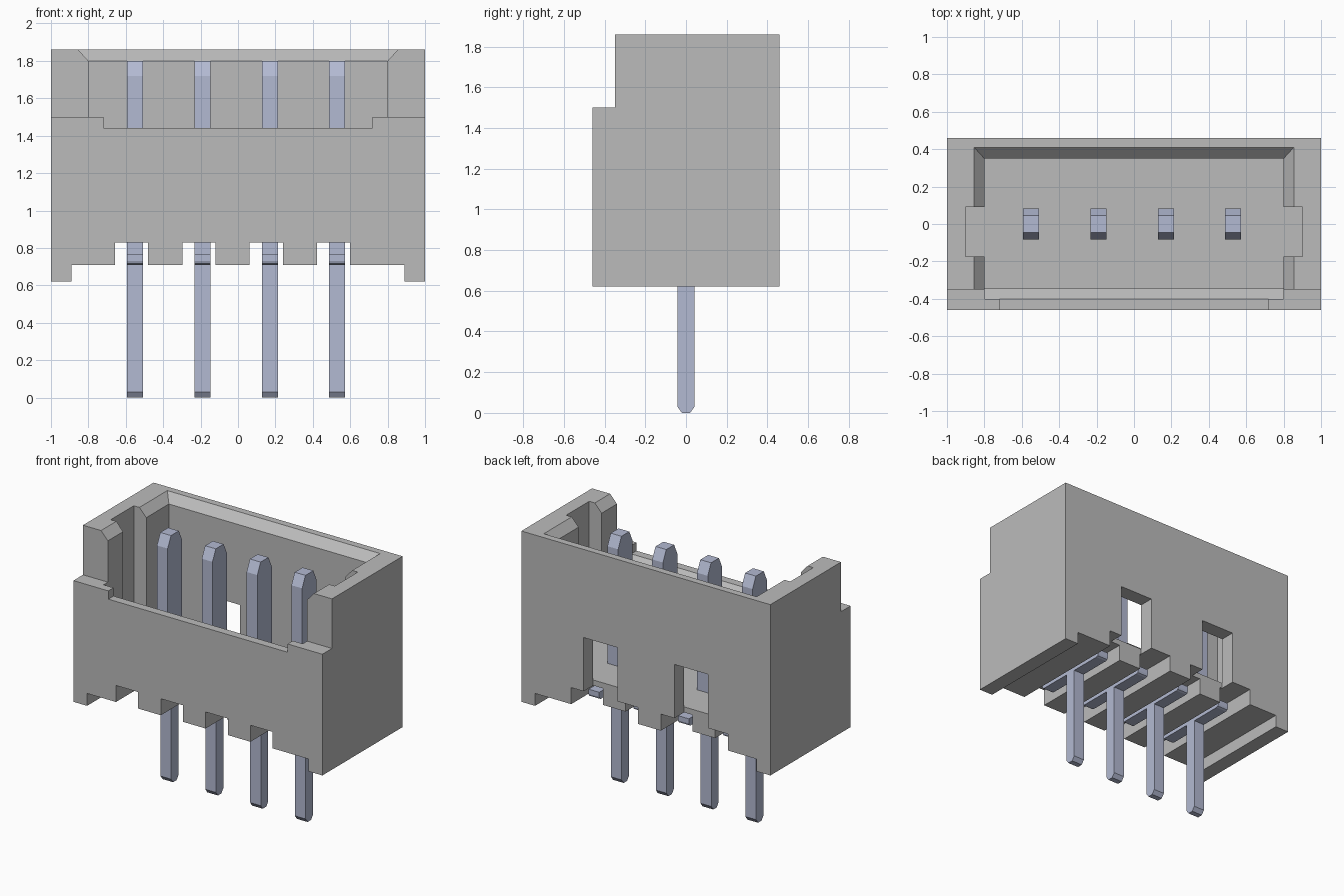
import bpy, bmesh

old = bpy.data.objects.get("Cube")
if old:
    bpy.data.objects.remove(old, do_unlink=True)


def material(name, rgb):
    m = bpy.data.materials.new(name)
    m.use_nodes = True
    m.diffuse_color = (*rgb, 1)
    m.node_tree.nodes["Principled BSDF"].inputs["Base Color"].default_value = (*rgb, 1)
    return m


grey = material("housing grey", (0.5, 0.5, 0.5))
steel = material("pin blue grey", (0.45, 0.49, 0.645))


def to_object(name, bm, mat):
    bmesh.ops.recalc_face_normals(bm, faces=bm.faces)
    mesh = bpy.data.meshes.new(name)
    bm.to_mesh(mesh)
    bm.free()
    mesh.materials.append(mat)
    ob = bpy.data.objects.new(name, mesh)
    bpy.context.scene.collection.objects.link(ob)
    return ob


def prism(name, profile, x0, x1, mat=grey):
    """Extrude a (y, z) profile along x."""
    bm = bmesh.new()
    face = bm.faces.new([bm.verts.new((x0, y, z)) for y, z in profile])
    ext = bmesh.ops.extrude_face_region(bm, geom=[face])
    moved = [v for v in ext["geom"] if isinstance(v, bmesh.types.BMVert)]
    bmesh.ops.translate(bm, verts=moved, vec=(x1 - x0, 0, 0))
    return to_object(name, bm, mat)


def box(name, x0, x1, y0, y1, z0, z1):
    return prism(name, [(y0, z0), (y1, z0), (y1, z1), (y0, z1)], x0, x1)


def cut(target, cutter):
    cutter.hide_render = True
    mod = target.modifiers.new("cut", "BOOLEAN")
    mod.operation = "DIFFERENCE"
    mod.solver = "EXACT"
    mod.object = cutter
    bpy.context.view_layer.update()
    result = bpy.data.meshes.new_from_object(
        target.evaluated_get(bpy.context.evaluated_depsgraph_get()))
    target.modifiers.clear()
    target.data = result
    bpy.data.objects.remove(cutter, do_unlink=True)


PINS = [-0.55 + 0.36 * i for i in range(4)]
FLOOR = 0.87

# Housing shell, stepped at the upper front
housing = prism("housing", [(-0.46, 0.62), (0.46, 0.62), (0.46, 1.86),
                            (-0.35, 1.86), (-0.35, 1.5), (-0.46, 1.5)], -1, 1)

# Cavity, side grooves and lowered front edge
cut(housing, box("cavity", -0.8, 0.8, -0.345, 0.35, FLOOR, 2))
cut(housing, box("side_grooves", -0.9, 0.9, -0.175, 0.09, FLOOR, 2))
cut(housing, box("front_opening", -0.8, 0.8, -0.6, -0.3, 1.5, 2))
cut(housing, box("front_notch", -0.72, 0.72, -0.6, -0.3, 1.44, 1.6))
cut(housing, prism("front_lead_in", [(-0.345, 1.385), (-0.4, 1.44), (-0.4, 1.6),
                                     (-0.3, 1.6), (-0.3, 1.385)], -0.8, 0.8))

# Sloped lead-in around the rim
bm = bmesh.new()
rings = []
for hx, back, z in [(0.8, 0.35, 1.8), (0.873, 0.43, 1.88)]:
    rings.append([bm.verts.new(p) for p in
                  [(-hx, -0.6, z), (hx, -0.6, z), (hx, back, z), (-hx, back, z)]])
bm.faces.new(rings[0])
bm.faces.new(rings[1])
for i in range(4):
    j = (i + 1) % 4
    bm.faces.new([rings[0][i], rings[0][j], rings[1][j], rings[1][i]])
cut(housing, to_object("rim_lead_in", bm, grey))

# Underside recess, pin channels and rear windows
cut(housing, box("base_recess", -0.89, 0.89, -1, 1, 0.5, 0.71))
for x in PINS:
    cut(housing, box("channel", x - 0.108, x + 0.07, -1, 1, 0.5, 0.83))
for x in (-0.365, 0.365):
    cut(housing, box("rear_window", x - 0.135, x + 0.135, 0.35, 1, 0.5, 1.22))

# Pins: tapered blade, crossbar with rounded lower corners, chamfered leg
right_half = [(0.02, 0), (0.042, 0.03), (0.042, 0.71), (0.28, 0.71),
              (0.294, 0.716), (0.3, 0.73), (0.3, 0.765), (0.083, 0.765),
              (0.083, 1.72), (0.045, 1.8)]
pin_profile = right_half + [(-y, z) for y, z in reversed(right_half)]
for i, x in enumerate(PINS):
    prism(f"pin_{i + 1}", pin_profile, x - 0.043, x + 0.043, steel)
